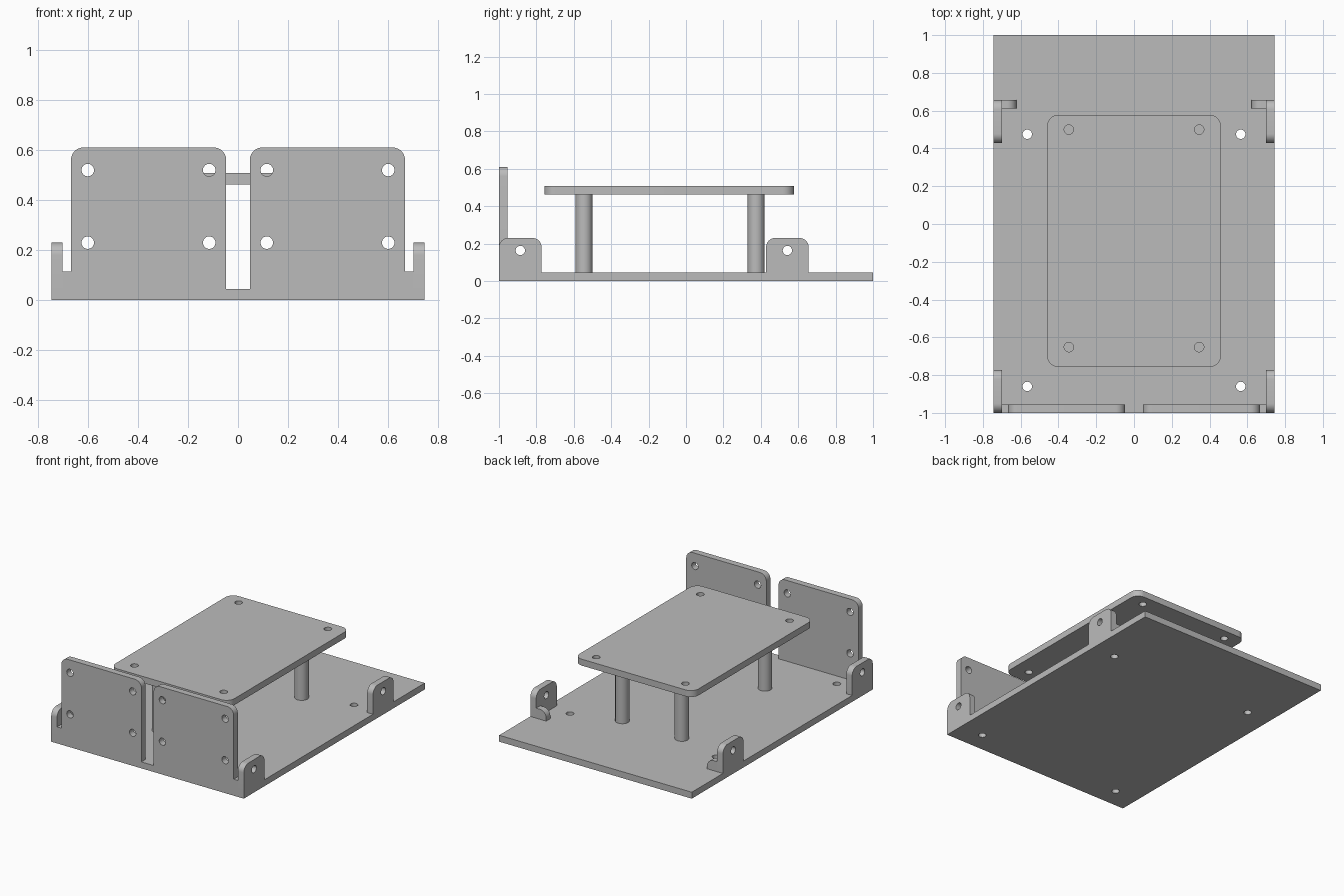
import bpy, bmesh
from math import sin, cos, pi, radians
from mathutils import Matrix, Vector

cube = bpy.data.objects.get("Cube")
if cube:
    bpy.data.objects.remove(cube, do_unlink=True)

grey = bpy.data.materials.new("plain grey")
grey.use_nodes = True
GREY = (0.5, 0.5, 0.5, 1)
grey.diffuse_color = GREY
grey.node_tree.nodes["Principled BSDF"].inputs["Base Color"].default_value = GREY

T = 0.045            # sheet thickness
HOLE = 0.025         # screw hole radius
W, L = 0.745, 1.0    # half width and half length of the base

# Columns give the sheet's own u, v and thickness directions
FLAT = Matrix.Identity(3)
FRONT = Matrix(((1, 0, 0), (0, 0, -1), (0, 1, 0)))
SIDE = Matrix(((0, 0, 1), (1, 0, 0), (0, 1, 0)))


def rounded_rect(u0, u1, v0, v1, radii, steps=10):
    """Outline with radii for the corners: low-left, low-right, top-right, top-left."""
    corners = ((u0, v0, 1, 1), (u1, v0, -1, 1), (u1, v1, -1, -1), (u0, v1, 1, -1))
    points = []
    for i, ((u, v, su, sv), r) in enumerate(zip(corners, radii)):
        if r == 0:
            points.append((u, v))
            continue
        for k in range(steps + 1):
            a = pi + (i + k / steps) * pi / 2
            points.append((u + su * r + r * cos(a), v + sv * r + r * sin(a)))
    return points


def circle(u, v, r, n=32):
    return [(u + r * cos(2 * pi * k / n), v + r * sin(2 * pi * k / n)) for k in range(n)]


def sheet(name, outline, holes, frame, offset, thickness=T):
    """Fill an outline with holes and give it thickness, centred on offset."""
    curve = bpy.data.curves.new(name, "CURVE")
    curve.dimensions = "2D"
    curve.fill_mode = "BOTH"
    curve.extrude = thickness / 2
    for loop in [outline] + [circle(u, v, HOLE) for u, v in holes]:
        spline = curve.splines.new("POLY")
        spline.points.add(len(loop) - 1)
        for point, (u, v) in zip(spline.points, loop):
            point.co = (u, v, 0, 1)
        spline.use_cyclic_u = True
    temp = bpy.data.objects.new(name + " outline", curve)
    bpy.context.collection.objects.link(temp)
    mesh = bpy.data.meshes.new_from_object(
        temp.evaluated_get(bpy.context.evaluated_depsgraph_get()))
    bpy.data.objects.remove(temp, do_unlink=True)
    bpy.data.curves.remove(curve)

    bm = bmesh.new()
    bm.from_mesh(mesh)
    bmesh.ops.remove_doubles(bm, verts=bm.verts, dist=0.0001)
    bmesh.ops.recalc_face_normals(bm, faces=bm.faces)
    bmesh.ops.transform(bm, matrix=frame.to_4x4(), verts=bm.verts)
    bmesh.ops.translate(bm, vec=Vector(offset), verts=bm.verts)
    finish(name, mesh, bm)


def finish(name, mesh, bm):
    bm.to_mesh(mesh)
    bm.free()
    mesh.materials.clear()
    mesh.materials.append(grey)
    mesh.shade_smooth()
    mesh.set_sharp_from_angle(angle=radians(30))
    obj = bpy.data.objects.new(name, mesh)
    bpy.context.collection.objects.link(obj)


def pillar(name, x, y, z0, z1, r):
    bm = bmesh.new()
    bmesh.ops.create_cone(bm, cap_ends=True, segments=32, radius1=r, radius2=r,
                          depth=z1 - z0, matrix=Matrix.Translation((x, y, (z0 + z1) / 2)))
    finish(name, bpy.data.meshes.new(name), bm)


# Base plate with four mounting holes
sheet("base_plate", rounded_rect(-W, W, -L, L, (0, 0, 0, 0)),
      [(x, y) for x in (-0.565, 0.565) for y in (-0.86, 0.475)], FLAT, (0, 0, T / 2))

# Raised deck
sheet("deck", rounded_rect(-0.46, 0.46, -0.757, 0.578, (0.06,) * 4),
      [(x, y) for x in (-0.345, 0.345) for y in (-0.652, 0.5)], FLAT, (0, 0, 0.485))

for side, s in (("left", 1), ("right", -1)):
    # Deck pillars
    for end, y in (("front", -0.545), ("rear", 0.375)):
        pillar(f"{end}_{side}_pillar", s * 0.23, y, T, 0.4625, 0.045)

    # Upright front panel
    u0, u1 = sorted((s * 0.047, s * 0.667))
    sheet(f"{side}_front_panel", rounded_rect(u0, u1, T, 0.61, (0, 0, 0.05, 0.05)),
          [(s * x, z) for x in (0.115, 0.6) for z in (0.23, 0.52)],
          FRONT, (0, -L + T / 2, 0))

    # Side lugs
    for end, y in (("front", -L), ("rear", 0.428)):
        sheet(f"{end}_{side}_lug", rounded_rect(y, y + 0.228, T, 0.23, (0, 0, 0.05, 0.05)),
              [(y + 0.114, 0.163)], SIDE, (s * (W - T / 2), 0, 0))

    # Feet bracing the lugs: the front one meets the panel, the rear one ends round
    for end, inner, y, r in (("front", 0.667, -L + T / 2, 0), ("rear", 0.622, 0.656 - T / 2, 0.05)):
        u0, u1 = sorted((s * inner, s * (W - T)))
        radii = (0, 0, 0, r) if s > 0 else (0, 0, r, 0)
        sheet(f"{end}_{side}_foot", rounded_rect(u0, u1, T, 0.115, radii),
              [], FRONT, (0, y, 0))
